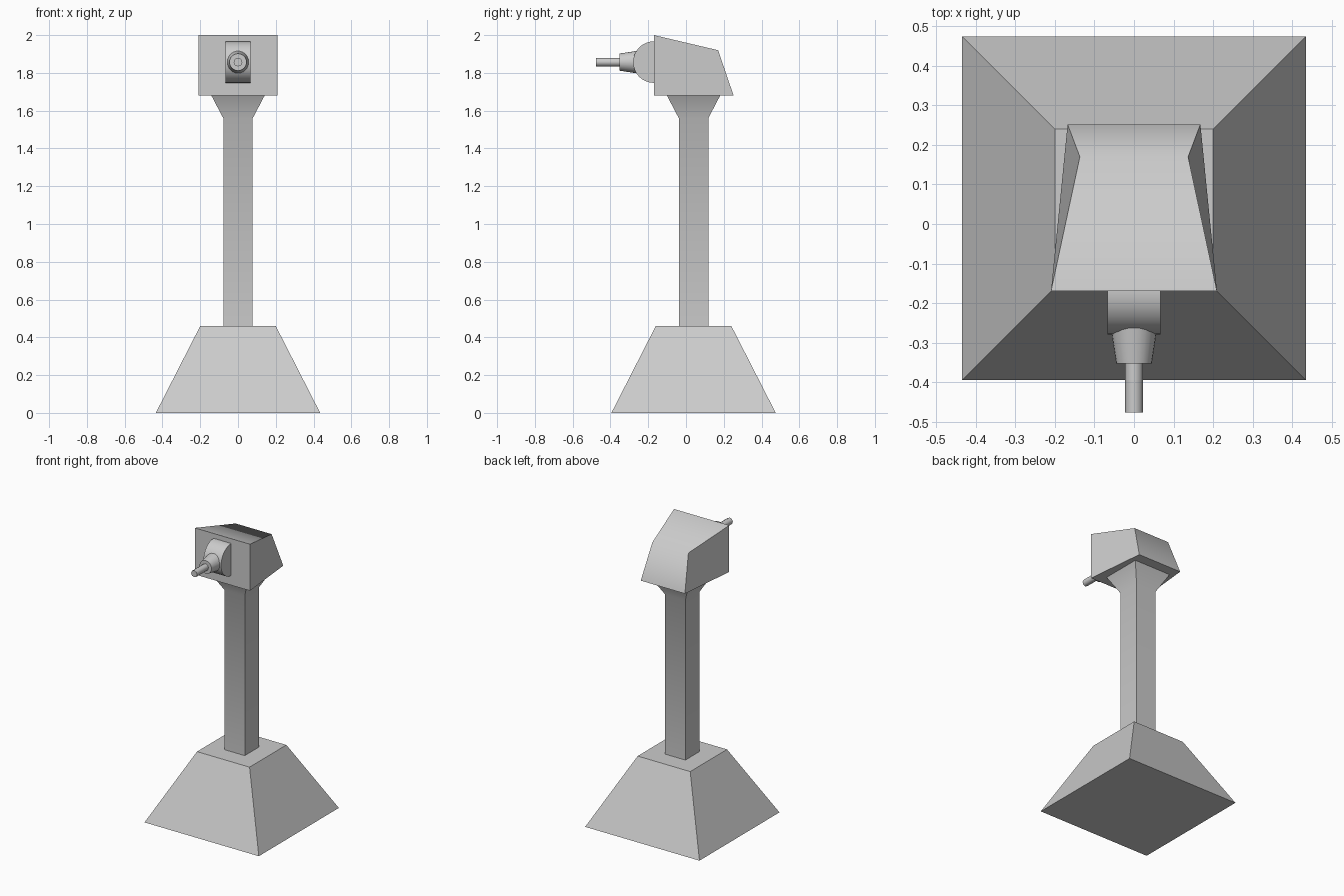
import bpy, bmesh
from math import radians, pi
from mathutils import Matrix

if "Cube" in bpy.data.objects:
    bpy.data.objects.remove(bpy.data.objects["Cube"])


def finish(bm, name, angle):
    bmesh.ops.recalc_face_normals(bm, faces=bm.faces)
    me = bpy.data.meshes.new(name)
    bm.to_mesh(me)
    bm.free()
    ob = bpy.data.objects.new(name, me)
    bpy.context.collection.objects.link(ob)
    bpy.ops.object.select_all(action='DESELECT')
    ob.select_set(True)
    bpy.context.view_layer.objects.active = ob
    bpy.ops.object.shade_smooth_by_angle(angle=radians(angle))
    return ob


def loft(name, rings, angle):
    """Skin a closed solid through rings that have equal point counts."""
    bm = bmesh.new()
    loops = [[bm.verts.new(p) for p in r] for r in rings]
    n = len(loops[0])
    for a, b in zip(loops, loops[1:]):
        for i in range(n):
            j = (i + 1) % n
            bm.faces.new((a[i], a[j], b[j], b[i]))
    bm.faces.new(loops[0])
    bm.faces.new(loops[-1])
    return finish(bm, name, angle)


def square(h, z, cy=0.04):
    return [(-h, cy - h, z), (h, cy - h, z), (h, cy + h, z), (-h, cy + h, z)]


def cone(name, r1, r2, start, end, sides, axis, centre):
    bm = bmesh.new()
    rot = Matrix.Rotation(pi / 2, 4, axis)
    m = Matrix.Translation(centre) @ rot @ Matrix.Translation((0, 0, (start + end) / 2))
    bmesh.ops.create_cone(bm, cap_ends=True, segments=sides, radius1=r1, radius2=r2,
                          depth=end - start, matrix=m)
    return finish(bm, name, 50)


# Pedestal and flared post
loft("pedestal", [square(0.435, 0), square(0.2, 0.46)], 30)
loft("post", [square(0.078, 0.46), square(0.078, 1.56), square(0.142, 1.682)], 40)

# Tapered head: front frame, then narrower sloping back frame
front = [(-0.21, -0.17, 1.68), (0.21, -0.17, 1.68), (0.21, -0.17, 2.0), (-0.21, -0.17, 2.0)]
back = [(-0.168, 0.252, 1.68), (0.168, 0.252, 1.68), (0.137, 0.17, 1.92), (-0.137, 0.17, 1.92)]
loft("head", [front, back], 60)

# Pivot drum, tapered sleeve and barrel on the front of the head
pivot = (0, -0.17, 1.857)
cone("pivot_drum", 0.11, 0.11, -0.067, 0.067, 32, 'Y', pivot)
cone("sleeve", 0.064, 0.045, 0.06, 0.183, 24, 'X', pivot)
cone("barrel", 0.023, 0.023, 0.16, 0.307, 8, 'X', pivot)
